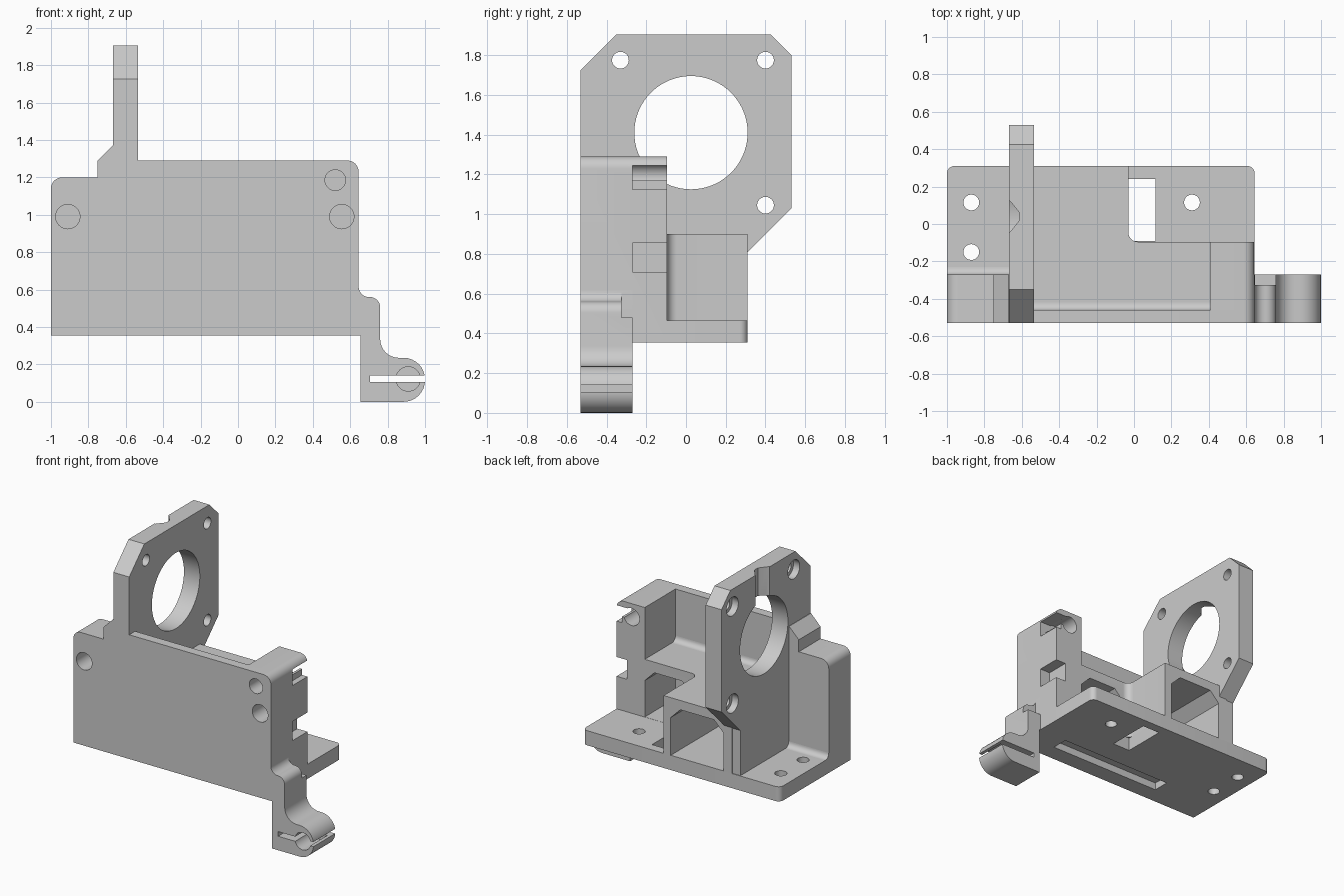
import bpy
import bmesh
from math import pi, cos, sin, tan
from mathutils import Vector

cube = bpy.data.objects.get("Cube")
if cube:
    bpy.data.objects.remove(cube, do_unlink=True)

grey = bpy.data.materials.new("light grey")
grey.use_nodes = True
colour = (0.6, 0.6, 0.6, 1)
grey.diffuse_color = colour
grey.node_tree.nodes["Principled BSDF"].inputs["Base Color"].default_value = colour


def rounded(points, steps=8):
    """Outline from (a, b) corners; a third value rounds that corner."""
    out = []
    for i, p in enumerate(points):
        c = Vector(p[:2])
        if len(p) == 2:
            out.append(c)
            continue
        r = p[2]
        u = (Vector(points[i - 1][:2]) - c).normalized()
        v = (Vector(points[(i + 1) % len(points)][:2]) - c).normalized()
        half = u.angle(v) / 2
        centre = c + (u + v).normalized() * (r / sin(half))
        start = (c + u * (r / tan(half)) - centre).normalized()
        end = (c + v * (r / tan(half)) - centre).normalized()
        for k in range(steps + 1):
            t = k / steps
            span = pi - 2 * half
            arm = start * sin((1 - t) * span) + end * sin(t * span)
            out.append(centre + arm.normalized() * r)
    return out


def circle(a, b, r, n=48):
    return [(a + r * cos(2 * pi * k / n), b + r * sin(2 * pi * k / n)) for k in range(n)]


def prism(name, axis, outline, lo, hi):
    """Extrude an outline along an axis; the other two axes keep their order."""
    place = {"x": lambda a, b, t: (t, a, b),
             "y": lambda a, b, t: (a, t, b),
             "z": lambda a, b, t: (a, b, t)}[axis]
    bm = bmesh.new()
    rings = [[bm.verts.new(place(p[0], p[1], t)) for p in outline] for t in (lo, hi)]
    bm.faces.new(rings[0])
    bm.faces.new(rings[1])
    n = len(outline)
    for i in range(n):
        j = (i + 1) % n
        bm.faces.new((rings[0][i], rings[0][j], rings[1][j], rings[1][i]))
    bmesh.ops.recalc_face_normals(bm, faces=bm.faces)
    mesh = bpy.data.meshes.new(name)
    bm.to_mesh(mesh)
    bm.free()
    mesh.materials.append(grey)
    obj = bpy.data.objects.new(name, mesh)
    bpy.context.collection.objects.link(obj)
    return obj


def box(name, x, y, z):
    return prism(name, "z", [(x[0], y[0]), (x[1], y[0]), (x[1], y[1]), (x[0], y[1])], *z)


def cut(obj, *cutters):
    for c in cutters:
        c.hide_render = True
        mod = obj.modifiers.new("cut", "BOOLEAN")
        mod.operation, mod.solver, mod.object = "DIFFERENCE", "EXACT", c
        bpy.context.view_layer.objects.active = obj
        bpy.ops.object.modifier_apply(modifier=mod.name)
        bpy.data.objects.remove(c, do_unlink=True)
    return obj


def fillet(name, x, y, z, r):
    """Concave strip along x where a wall facing +y meets a floor."""
    arc = [(y + r - r * sin(k * pi / 16), z + r - r * cos(k * pi / 16)) for k in range(9)]
    return prism(name, "x", [(y - 0.01, z - 0.01)] + arc, *x)


FRONT, BACK, BOTTOM, FLOOR, DECK, TOP = -0.53, 0.31, 0.355, 0.465, 0.9, 1.29
parts = []

# Front wall
wall = prism("front_wall", "y", rounded([
    (-1, BOTTOM), (0.645, BOTTOM), (0.645, TOP, 0.06), (-0.62, TOP),
    (-0.62, 1.2), (-1, 1.2, 0.06)]), FRONT, -0.46)

# Thick left block with a sloped shoulder against the plate
left = prism("left_block", "y", rounded([
    (-1, BOTTOM), (-0.6, BOTTOM), (-0.6, 1.37), (-0.67, 1.37), (-0.75, TOP),
    (-0.75, 1.2), (-1, 1.2, 0.06)]), FRONT, -0.27)
for part in (wall, left):
    cut(part, prism("left_hole", "y", circle(-0.91, 0.99, 0.065), -0.6, -0.33))

# Right block with a cable hook and a side notch
right = prism("right_block", "y", rounded([
    (0.41, BOTTOM), (0.645, BOTTOM), (0.645, TOP, 0.06), (0.41, TOP)]), FRONT, -0.095)
cut(right,
    prism("hook_bore", "y", circle(0.52, 1.19, 0.065), -0.27, 0),
    box("hook_slot", (0.52, 0.7), (-0.27, 0), (1.17, 1.245)),
    box("hook_lip", (0.6, 0.7), (-0.27, 0), (1.125, 1.2)),
    box("side_notch", (0.56, 0.7), (-0.27, 0), (0.71, 0.855)))
for part in (wall, right):
    for x, z, r in ((0.52, 1.185, 0.055), (0.555, 0.99, 0.065)):
        cut(part, prism("right_hole", "y", circle(x, z, r), -0.6, -0.33))
parts += [wall, left, right]

# Base plate with screw holes, a slot and an underside groove
base = prism("base_plate", "z", rounded([
    (-1, FRONT), (0.645, FRONT), (0.645, BACK, 0.04), (-1, BACK, 0.04)]), BOTTOM, FLOOR)
cut(base,
    box("slot", (-0.03, 0.115), (-0.09, 0.24), (0.2, 0.6)),
    box("groove", (-0.77, 0.49), (-0.4, -0.275), (0.2, 0.41)))
for x, y in ((-0.87, 0.115), (-0.87, -0.15), (0.31, 0.115)):
    cut(base, prism("screw_hole", "z", circle(x, y, 0.042), 0.2, 0.6))
parts.append(base)

# Raised deck, hollow underneath
deck = prism("raised_deck", "z", rounded([
    (-0.6, -0.5), (0.43, -0.5), (0.43, -0.095), (-0.03, -0.095, 0.05),
    (-0.03, BACK), (-0.6, BACK)]), FLOOR - 0.01, DECK)
cut(deck,
    prism("rear_window", "y", [
        (-0.53, 0.466), (-0.09, 0.466), (-0.09, 0.75), (-0.17, 0.83),
        (-0.45, 0.83), (-0.53, 0.75)], -0.46, 0.5),
    prism("side_cavity", "y", [
        (0.02, 0.466), (0.41, 0.466), (0.41, 0.74), (0.33, 0.82), (0.1, 0.82),
        (0.02, 0.74)], -0.46, 0))
parts.append(deck)

# Upright motor plate with a large bore, counterbored holes and a notch
plate = prism("motor_plate", "x", [
    (FRONT, BOTTOM), (FRONT, 1.725), (-0.35, 1.905), (0.425, 1.905), (0.53, 1.8),
    (0.53, 1.03), (0.305, 0.805), (0.305, BOTTOM)], -0.667, -0.535)
cut(plate, prism("motor_bore", "x", circle(0.025, 1.41, 0.285, 72), -0.8, -0.4),
    prism("top_notch", "z", [
        (-0.7, -0.06), (-0.66, -0.04), (-0.612, 0.02), (-0.612, 0.06),
        (-0.66, 0.12), (-0.7, 0.14)], 1.45, 2))
for y, z in ((-0.33, 1.775), (0.4, 1.775), (0.4, 1.045)):
    cut(plate, prism("bolt_hole", "x", circle(y, z, 0.042), -0.8, -0.4),
        prism("counterbore", "x", circle(y, z, 0.07), -0.8, -0.615))
parts.append(plate)

# Lower cable clip hanging from the right corner
clip = prism("cable_clip", "y", rounded([
    (0.655, 0), (1, 0, 0.115), (1, 0.235, 0.115), (0.76, 0.235, 0.1),
    (0.76, 0.56, 0.055), (0.645, 0.56, 0.055), (0.645, 0.66), (0.6, 0.66),
    (0.6, BOTTOM), (0.655, BOTTOM)]), FRONT, -0.27)
cut(clip,
    box("step", (0.646, 0.9), (-0.325, -0.2), (0.48, 0.8)),
    prism("clip_bore", "y", circle(0.91, 0.122, 0.065), -0.6, -0.325),
    box("clip_slit", (0.705, 1.1), (-0.6, -0.2), (0.105, 0.14)))
parts.append(clip)

# Soft strips where walls meet floors
parts.append(fillet("left_fillet", (-1, -0.66), -0.27, FLOOR, 0.04))
parts.append(fillet("deck_fillet", (-0.54, 0.41), -0.46, DECK, 0.04))

# Smooth curves, sharp edges
bpy.ops.object.select_all(action="DESELECT")
for part in parts:
    part.select_set(True)
bpy.context.view_layer.objects.active = parts[0]
bpy.ops.object.shade_smooth_by_angle(angle=pi / 6)
